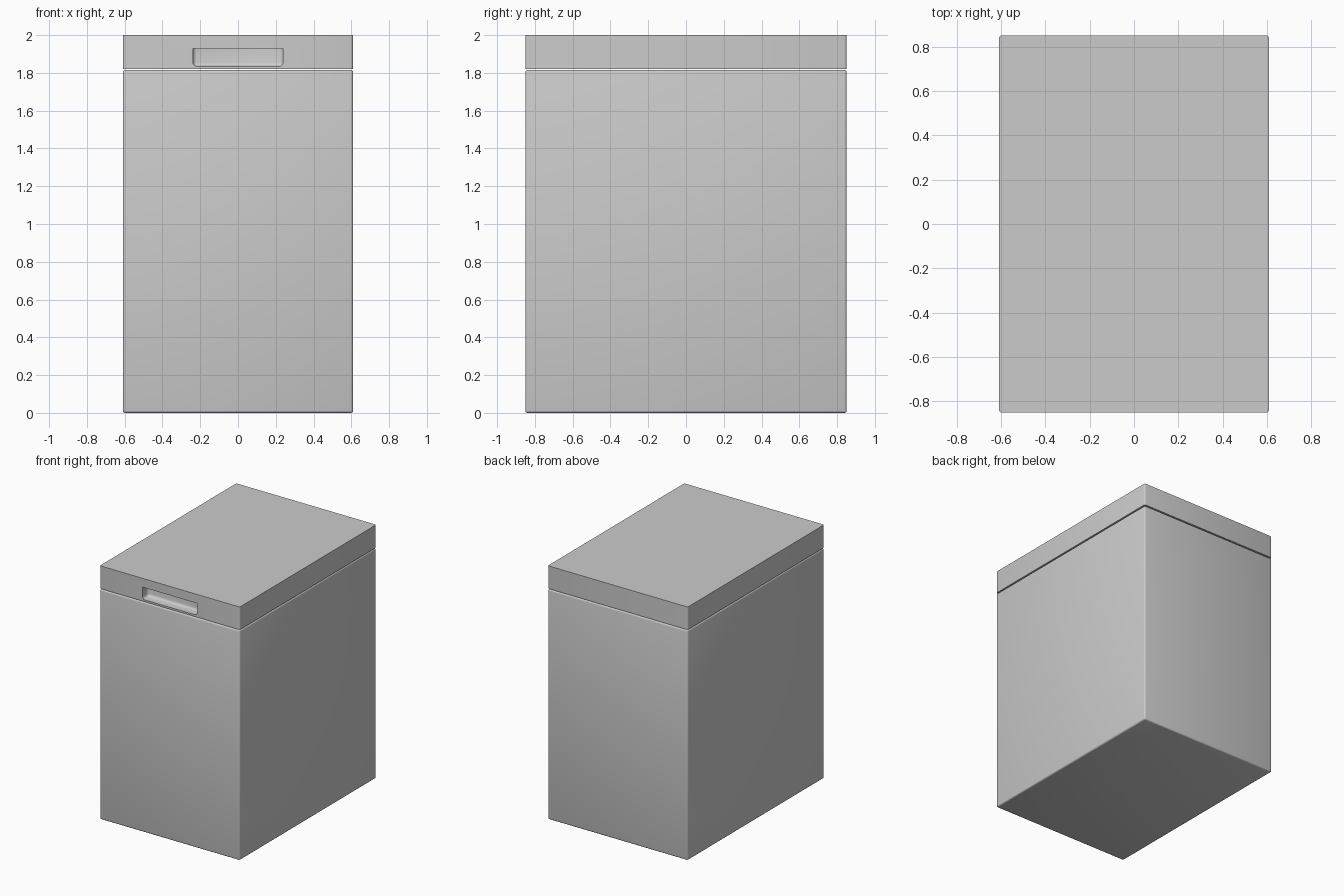
import bpy

if "Cube" in bpy.data.objects:
    bpy.data.objects.remove(bpy.data.objects["Cube"])

def box(name, lo, hi):
    """Box spanning the two corners, with its scale applied to the mesh."""
    bpy.ops.mesh.primitive_cube_add(size=1, location=[(a + b) / 2 for a, b in zip(lo, hi)])
    ob = bpy.context.object
    ob.name = name
    ob.scale = [b - a for a, b in zip(lo, hi)]
    bpy.ops.object.transform_apply(location=True, rotation=False, scale=True)
    return ob

def bevel(ob, width, segments, chosen=lambda a, b: True):
    """Bevel the edges whose end points satisfy the test."""
    attr = ob.data.attributes.new("bevel_weight_edge", 'FLOAT', 'EDGE')
    for e in ob.data.edges:
        a, b = (ob.data.vertices[i].co for i in e.vertices)
        attr.data[e.index].value = 1.0 if chosen(a, b) else 0.0
    mod = ob.modifiers.new("Bevel", 'BEVEL')
    mod.limit_method = 'WEIGHT'
    mod.width = width
    mod.segments = segments

W, D = 0.61, 0.85

# Cabinet body with softly rounded edges all round
body = box("freezer_body", (-W, -D, 0), (W, D, 1.815))
bevel(body, 0.012, 3)

# Lid: only its upright corners are rounded
lid = box("lid", (-W, -D, 1.82), (W, D, 2.0))
bevel(lid, 0.012, 3, lambda a, b: abs(a.z - b.z) > 0.1)

# Finger recess in the lid front: rounded ends and floor, sharp top edge
cutter = box("handle_recess_cutter", (-0.238, -D - 0.1, 1.835), (0.238, -D + 0.07, 1.93))
bevel(cutter, 0.02, 3, lambda a, b: (a.z + b.z) / 2 < 1.92 and max(a.y, b.y) > -D)
cutter.hide_render = True
cutter.hide_viewport = False
cutter.display_type = 'WIRE'
cut = lid.modifiers.new("Handle recess", 'BOOLEAN')
cut.operation = 'DIFFERENCE'
cut.solver = 'EXACT'
cut.object = cutter

# Smooth the rounded edges and keep the sharp ones
for ob in (body, lid):
    bpy.ops.object.select_all(action='DESELECT')
    ob.select_set(True)
    bpy.context.view_layer.objects.active = ob
    for mod in list(ob.modifiers):
        bpy.ops.object.modifier_apply(modifier=mod.name)
    bpy.ops.object.shade_smooth_by_angle(angle=0.6)
bpy.data.objects.remove(cutter)
